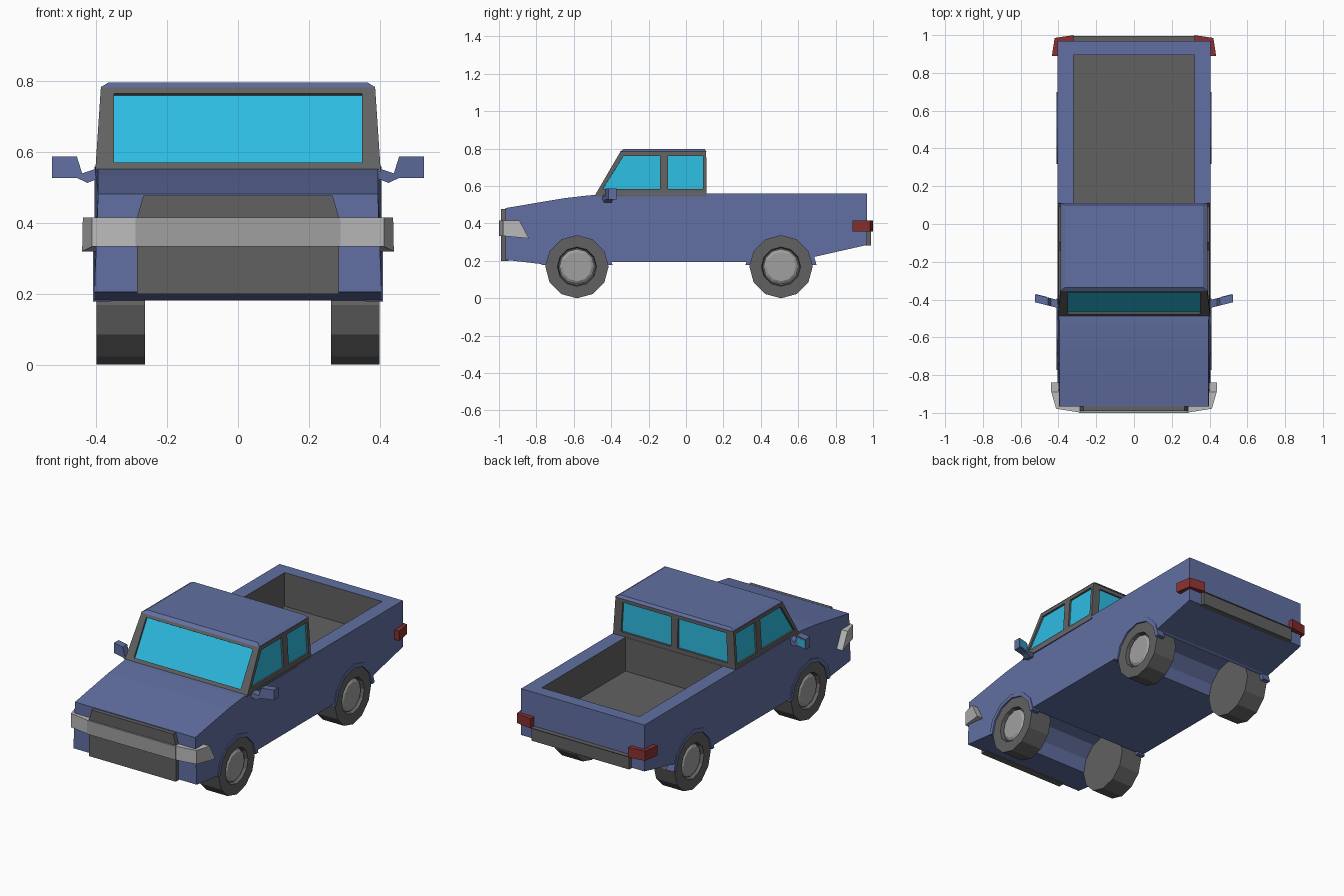
import bpy, bmesh
from math import sin, cos, pi, radians
from mathutils import Vector

if "Cube" in bpy.data.objects:
    bpy.data.objects.remove(bpy.data.objects["Cube"])


def material(name, rgb):
    m = bpy.data.materials.new(name)
    m.diffuse_color = (*rgb, 1)
    m.use_nodes = True
    m.node_tree.nodes["Principled BSDF"].inputs["Base Color"].default_value = m.diffuse_color
    return m


BLUE = material("blue_paint", (0.12, 0.16, 0.36))
GLASS = material("glass", (0.026, 0.5, 0.75))
RED = material("red_lens", (0.25, 0.03, 0.03))
DARK = material("dark_grey", (0.12, 0.12, 0.12))
MID = material("mid_grey", (0.35, 0.35, 0.35))
LIGHT = material("light_grey", (0.5, 0.5, 0.5))


def finish(name, bm, mat):
    bmesh.ops.recalc_face_normals(bm, faces=bm.faces)
    me = bpy.data.meshes.new(name)
    bm.to_mesh(me)
    bm.free()
    me.materials.append(mat)
    ob = bpy.data.objects.new(name, me)
    bpy.context.collection.objects.link(ob)
    return ob


def add_prism(bm, pts, vec):
    # polygon swept along a vector
    a = [bm.verts.new(p) for p in pts]
    b = [bm.verts.new(Vector(p) + Vector(vec)) for p in pts]
    bm.faces.new(a)
    bm.faces.new(b[::-1])
    n = len(a)
    for i in range(n):
        bm.faces.new((a[i], a[(i + 1) % n], b[(i + 1) % n], b[i]))


def prism(name, pts, vec, mat):
    bm = bmesh.new()
    add_prism(bm, pts, vec)
    return finish(name, bm, mat)


def loft(name, lower, upper, mat):
    # solid between two matching outlines
    bm = bmesh.new()
    a = [bm.verts.new(p) for p in lower]
    b = [bm.verts.new(p) for p in upper]
    bm.faces.new(a)
    bm.faces.new(b)
    for i in range(len(a)):
        j = (i + 1) % len(a)
        bm.faces.new((a[i], a[j], b[j], b[i]))
    return finish(name, bm, mat)


def lathe(name, prof, centre, side, mat, n=12):
    # (x, radius) profile turned around the axle
    bm = bmesh.new()
    rings = [[bm.verts.new((side * x, centre[0] + r * cos(2 * pi * i / n),
                            centre[1] + r * sin(2 * pi * i / n))) for i in range(n)]
             for x, r in prof]
    bm.faces.new(rings[0])
    bm.faces.new(rings[-1])
    for p, q in zip(rings, rings[1:]):
        for i in range(n):
            j = (i + 1) % n
            bm.faces.new((p[i], p[j], q[j], q[i]))
    return finish(name, bm, mat)


def cut(ob, cutter):
    cutter.hide_render = True
    cutter.display_type = 'WIRE'
    m = ob.modifiers.new("cut", 'BOOLEAN')
    m.operation = 'DIFFERENCE'
    m.solver = 'EXACT'
    m.material_mode = 'TRANSFER'
    m.object = cutter


def rect(x, y0, y1, z):
    return [(-x, y0, z), (x, y0, z), (x, y1, z), (-x, y1, z)]


AXLES = {"front": (-0.583, 0.169), "rear": (0.508, 0.169)}


def arc(c, r, angles):
    return [(c[0] + r * cos(radians(a)), c[1] + r * sin(radians(a))) for a in angles]


# Body: side profile with wheel arches, swept across the width
prof = [(-0.965, 0.205)]
prof += arc(AXLES["front"], 0.174, (176, 150, 120, 90, 60, 30, 8))
prof += arc(AXLES["rear"], 0.174, (172, 150, 120, 90, 60, 30, 15))
prof += [(0.69, 0.222), (0.968, 0.285), (0.968, 0.56), (-0.36, 0.56), (-0.52, 0.55),
         (-0.65, 0.535), (-0.8, 0.51), (-0.965, 0.482)]
body = prism("body", [(-0.405, y, z) for y, z in prof], (0.81, 0, 0), BLUE)
for v in body.data.vertices:
    if v.co.y < -0.4 and v.co.z > 0.45:
        v.co.x *= 0.975

# Cargo bed hollow
cut(body, prism("bed_cutter", rect(0.32, 0.112, 0.895, 0.36), (0, 0, 0.4), DARK))

# Cabin and roof
cabin = loft("cabin", rect(0.403, -0.49, 0.11, 0.545), rect(0.387, -0.35, 0.108, 0.785), DARK)
loft("roof", rect(0.389, -0.355, 0.111, 0.782), rect(0.365, -0.335, 0.1, 0.797), BLUE)


def wall_x(z):
    return 0.403 - (z - 0.545) * 0.016 / 0.24


def front_y(z):
    return -0.49 + (z - 0.545) * 0.14 / 0.24


# Window recesses with glass set inside
windows = [("windshield", [(x, front_y(z), z) for x, z in
                           ((-0.35, 0.57), (0.35, 0.57), (0.35, 0.765), (-0.35, 0.765))],
            Vector((0, -0.864, 0.504)))]
for s, tag in ((1, "right"), (-1, "left")):
    for nm, yz in (("front", ((-0.445, 0.583), (-0.335, 0.76), (-0.14, 0.76), (-0.14, 0.583))),
                   ("rear", ((-0.095, 0.583), (-0.095, 0.76), (0.09, 0.76), (0.09, 0.583)))):
        windows.append((f"{tag}_{nm}_window", [(s * wall_x(z), y, z) for y, z in yz],
                        Vector((s, 0, 0.067))))
    windows.append((f"{tag}_back_window", [(s * x, 0.109, z) for x, z in
                    ((0.022, 0.585), (0.35, 0.585), (0.34, 0.76), (0.022, 0.76))],
                    Vector((0, 1, 0))))
bm = bmesh.new()
for nm, pts, n in windows:
    add_prism(bm, [Vector(p) + n * 0.02 for p in pts], n * -0.034)
    prism(nm, [Vector(p) - n * 0.011 for p in pts], n * -0.008, GLASS)
cut(cabin, finish("window_cutter", bm, DARK))

# Grille and centre bar
prism("grille", [(-0.285, -0.99, 0.2), (0.285, -0.99, 0.2), (0.285, -0.99, 0.415),
                 (0.267, -0.99, 0.478), (-0.267, -0.99, 0.478), (-0.285, -0.99, 0.415)],
      (0, 0.04, 0), DARK)
prism("front_bar", rect(0.29, -1.0, -0.96, 0.333), (0, 0, 0.082), MID)

# Rear bumper bar
prism("rear_bumper", rect(0.32, 0.95, 0.99, 0.282), (0, 0, 0.076), DARK)
prism("tailgate_strip", rect(0.32, 0.95, 0.996, 0.356), (0, 0, 0.004), DARK)

for s, tag in ((1, "right"), (-1, "left")):
    # Wrap-around headlight: lower edge reaches further back
    lo = [(0.285, -0.998), (0.412, -0.978), (0.44, -0.84), (0.39, -0.84), (0.385, -0.94), (0.285, -0.955)]
    hi = [(0.285, -0.998), (0.412, -0.978), (0.438, -0.89), (0.39, -0.89), (0.385, -0.94), (0.285, -0.955)]
    zl = (0.333, 0.333, 0.32, 0.32, 0.333, 0.333)
    loft(f"{tag}_headlight", [(s * x, y, z) for (x, y), z in zip(lo, zl)],
         [(s * x, y, 0.415) for x, y in hi], LIGHT)

    # Wrap-around tail light
    tl = [(0.32, 1.0), (0.42, 0.985), (0.435, 0.89), (0.39, 0.89), (0.39, 0.95), (0.32, 0.95)]
    prism(f"{tag}_tail_light", [(s * x, y, 0.358) for x, y in tl], (0, 0, 0.058), RED)

    # Door mirror with glass
    mp = [(0.395, 0.555), (0.44, 0.54), (0.455, 0.588), (0.525, 0.588), (0.525, 0.527),
          (0.455, 0.527), (0.425, 0.513), (0.395, 0.525)]
    prism(f"{tag}_mirror", [(s * x, -0.43 + (x - 0.46) * 0.25, z) for x, z in mp],
          (0, 0.042, 0), BLUE)
    gp = [(0.462, 0.58), (0.518, 0.58), (0.518, 0.535), (0.462, 0.535)]
    prism(f"{tag}_mirror_glass", [(s * x, -0.39 + (x - 0.46) * 0.25, z) for x, z in gp],
          (0, 0.004, 0), GLASS)

    for pos, c in AXLES.items():
        # Wheel arch flare
        angs = (3, 30, 60, 90, 120, 150, 177)
        ring = arc(c, 0.19, angs) + arc(c, 0.166, angs[::-1])
        prism(f"{tag}_{pos}_arch", [(s * 0.36, y, z) for y, z in ring], (s * 0.049, 0, 0), BLUE)
        # Tyre and hub
        lathe(f"{tag}_{pos}_tyre", [(0.262, 0.1), (0.262, 0.169), (0.4, 0.169), (0.4, 0.105),
                                    (0.375, 0.1)], c, s, DARK)
        lathe(f"{tag}_{pos}_hub", [(0.37, 0.094), (0.385, 0.094), (0.395, 0.078)], c, s, MID)
